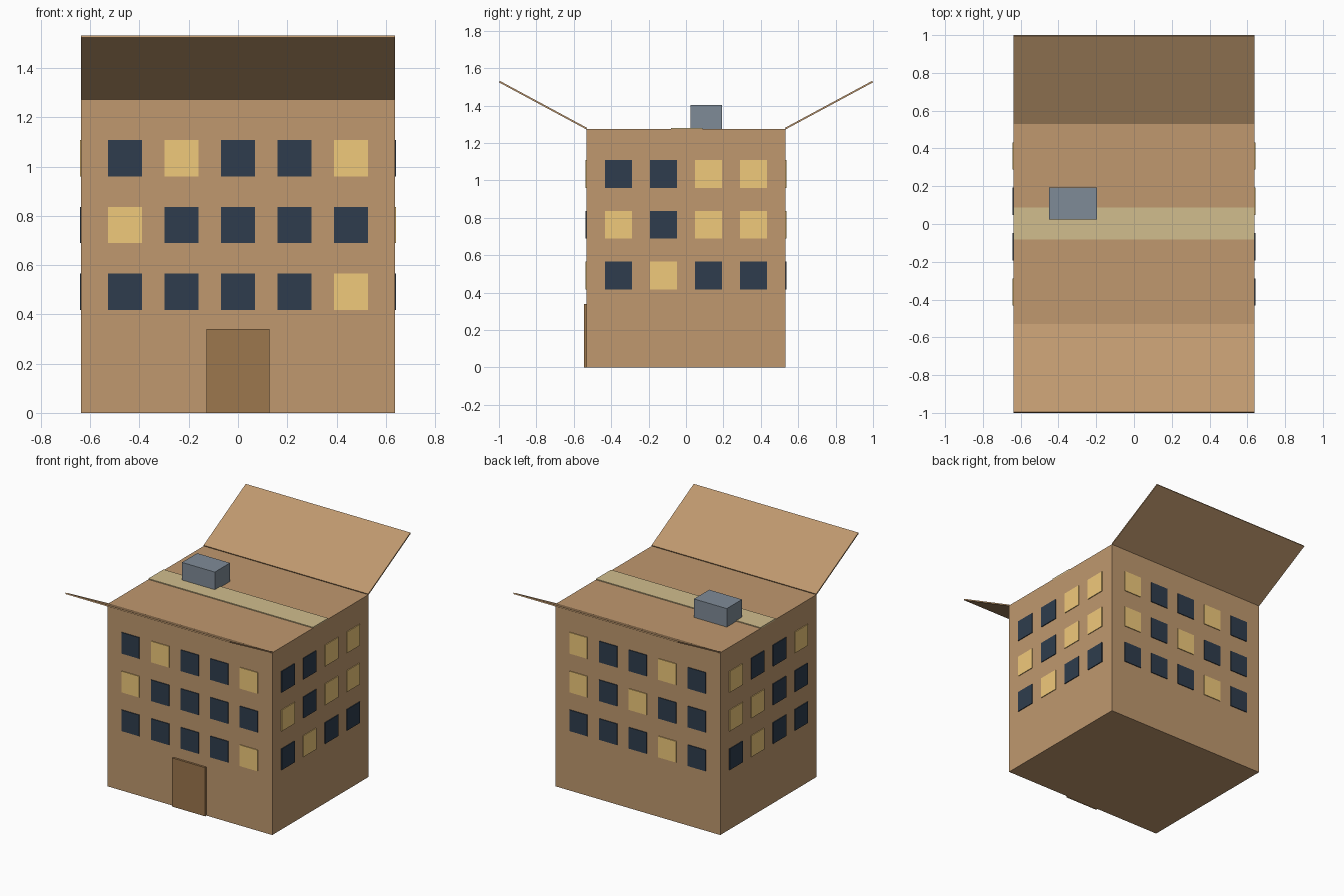
import bpy, math

if "Cube" in bpy.data.objects:
    bpy.data.objects.remove(bpy.data.objects["Cube"])

HX, HY, H = 0.637, 0.531, 1.275   # body half width, half depth, height


def material(name, rgb):
    m = bpy.data.materials.new(name)
    m.diffuse_color = (*[(c / 255) ** 2.2 for c in rgb], 1)
    m.use_nodes = True
    m.node_tree.nodes["Principled BSDF"].inputs["Base Color"].default_value = m.diffuse_color
    return m


CARD = material("cardboard", (190, 151, 110))
DOOR = material("door_brown", (155, 118, 78))
TAPE = material("tape", (208, 188, 140))
METAL = material("grey_metal", (126, 138, 150))
LIT = material("lit_window", (240, 200, 122))
DARK = material("dark_window", (50, 63, 78))


def box(name, center, size, mat, rot=(0, 0, 0)):
    bpy.ops.mesh.primitive_cube_add(size=1, location=center, rotation=rot)
    ob = bpy.context.object
    ob.name = name
    ob.scale = size
    bpy.ops.object.transform_apply(location=False, rotation=False, scale=True)
    ob.data.materials.append(mat)
    return ob


# Box body, door, tape strip and rooftop unit
box("box_body", (0, 0, H / 2), (2 * HX, 2 * HY, H), CARD)
box("door", (0, -HY - 0.004, 0.17), (0.256, 0.02, 0.34), DOOR)
box("tape_strip", (0, 0.003, H + 0.001), (2 * HX, 0.168, 0.01), TAPE)
box("rooftop_unit", (-0.323, 0.108, H + 0.064), (0.254, 0.168, 0.13), METAL)

# Two open lid flaps, hinged on the front and back top edges
FLAP, TILT = 0.53, math.radians(28.3)
for side, label in ((-1, "front"), (1, "back")):
    box(f"{label}_flap",
        (0, side * (HY + FLAP / 2 * math.cos(TILT)), H + 0.002 + FLAP / 2 * math.sin(TILT)),
        (2 * HX, FLAP, 0.009), CARD, (side * TILT, 0, 0))

# Windows: rows from top to bottom, seen from outside left to right (L = lit)
ROWS = (1.034, 0.763, 0.492)
WALLS = {
    "front": (0, HY, 0.229, 0.138, ("DLDDL", "LDDDD", "DDDDL")),
    "right": (90, HX, 0.240, 0.145, ("DDLL", "LDLL", "DLDD")),
    "back": (180, HY, 0.229, 0.138, ("LDDLD", "LDLDD", "DDDLD")),
    "left": (270, HX, 0.240, 0.145, ("LDDL", "LLDD", "DLDD")),
}
for wall, (deg, dist, step, width, pattern) in WALLS.items():
    a = math.radians(deg)
    for z, row in zip(ROWS, pattern):
        for i, kind in enumerate(row):
            u = (i - (len(row) - 1) / 2) * step
            pos = (u * math.cos(a) + dist * math.sin(a),
                   u * math.sin(a) - dist * math.cos(a), z)
            box(f"{wall}_window", pos, (width, 0.011, 0.148),
                LIT if kind == "L" else DARK, (0, 0, a))
